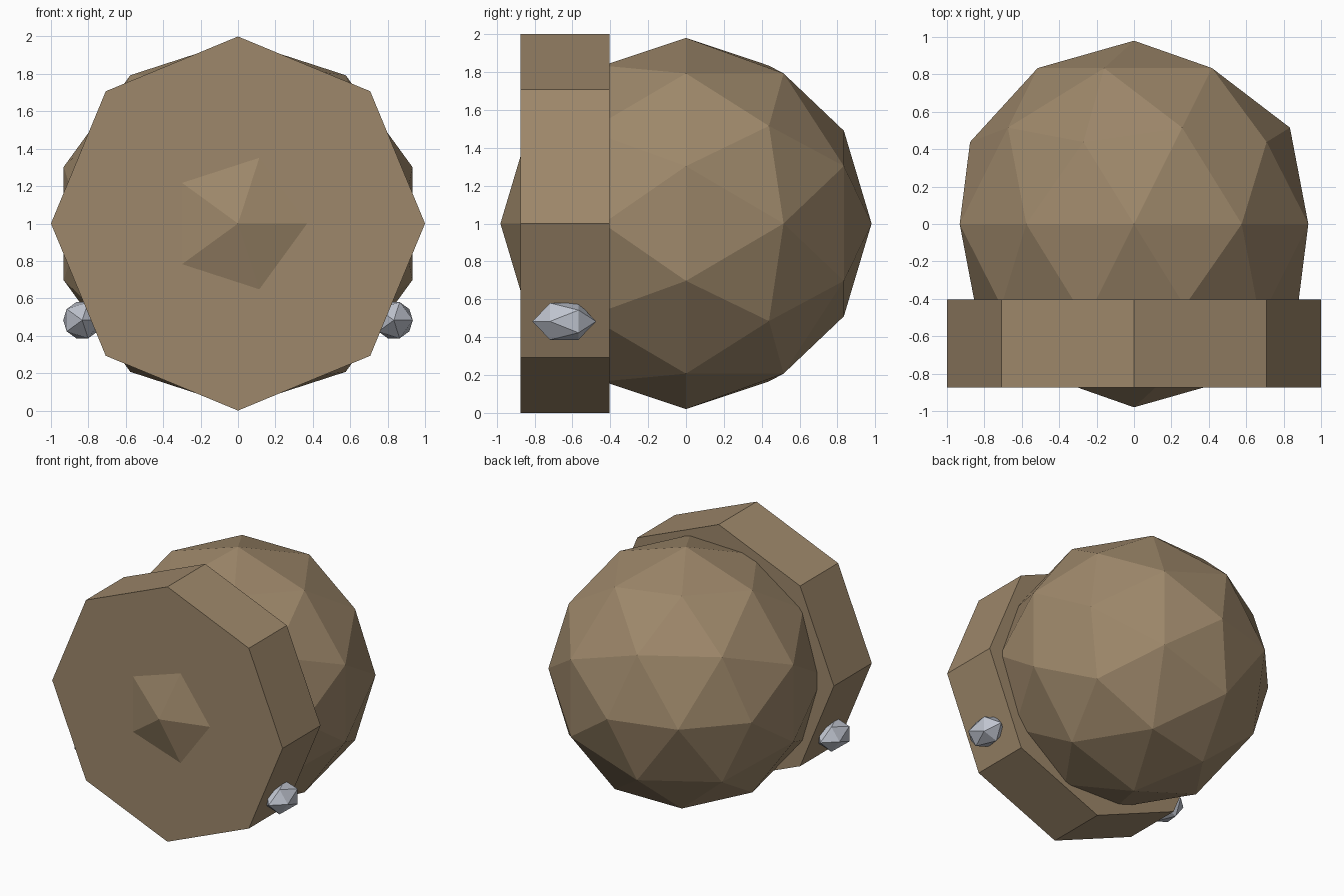
import bpy
from math import pi

cube = bpy.data.objects.get("Cube")
if cube:
    bpy.data.objects.remove(cube, do_unlink=True)


def make_material(name, colour):
    mat = bpy.data.materials.new(name)
    mat.use_nodes = True
    mat.diffuse_color = colour
    mat.node_tree.nodes["Principled BSDF"].inputs["Base Color"].default_value = colour
    return mat


def finish(name, mat):
    obj = bpy.context.object
    obj.name = name
    obj.data.materials.append(mat)
    bpy.ops.object.transform_apply(location=False, rotation=True, scale=True)
    bpy.ops.object.shade_flat()
    return obj


brown = make_material("warm brown", (0.34, 0.245, 0.145, 1))
steel = make_material("pale steel", (0.52, 0.55, 0.62, 1))

# Faceted round body, one pole facing the front
bpy.ops.mesh.primitive_ico_sphere_add(subdivisions=2, radius=0.98,
                                      location=(0, 0, 1), rotation=(pi / 2, 0, 0))
finish("round_body", brown)

# Thick octagonal plate around the front of the body
bpy.ops.mesh.primitive_cylinder_add(vertices=8, radius=1, depth=0.47,
                                    location=(0, -0.64, 1), rotation=(pi / 2, 0, 0))
finish("front_plate", brown)

# Stretched faceted studs low on both sides of the plate
for side, x in (("left", 0.833), ("right", -0.833)):
    bpy.ops.mesh.primitive_ico_sphere_add(subdivisions=1, radius=1,
                                          location=(x, -0.643, 0.483),
                                          rotation=(pi / 2, 0, 0),
                                          scale=(0.114, 0.114, 0.168))
    finish(side + "_stud", steel)
